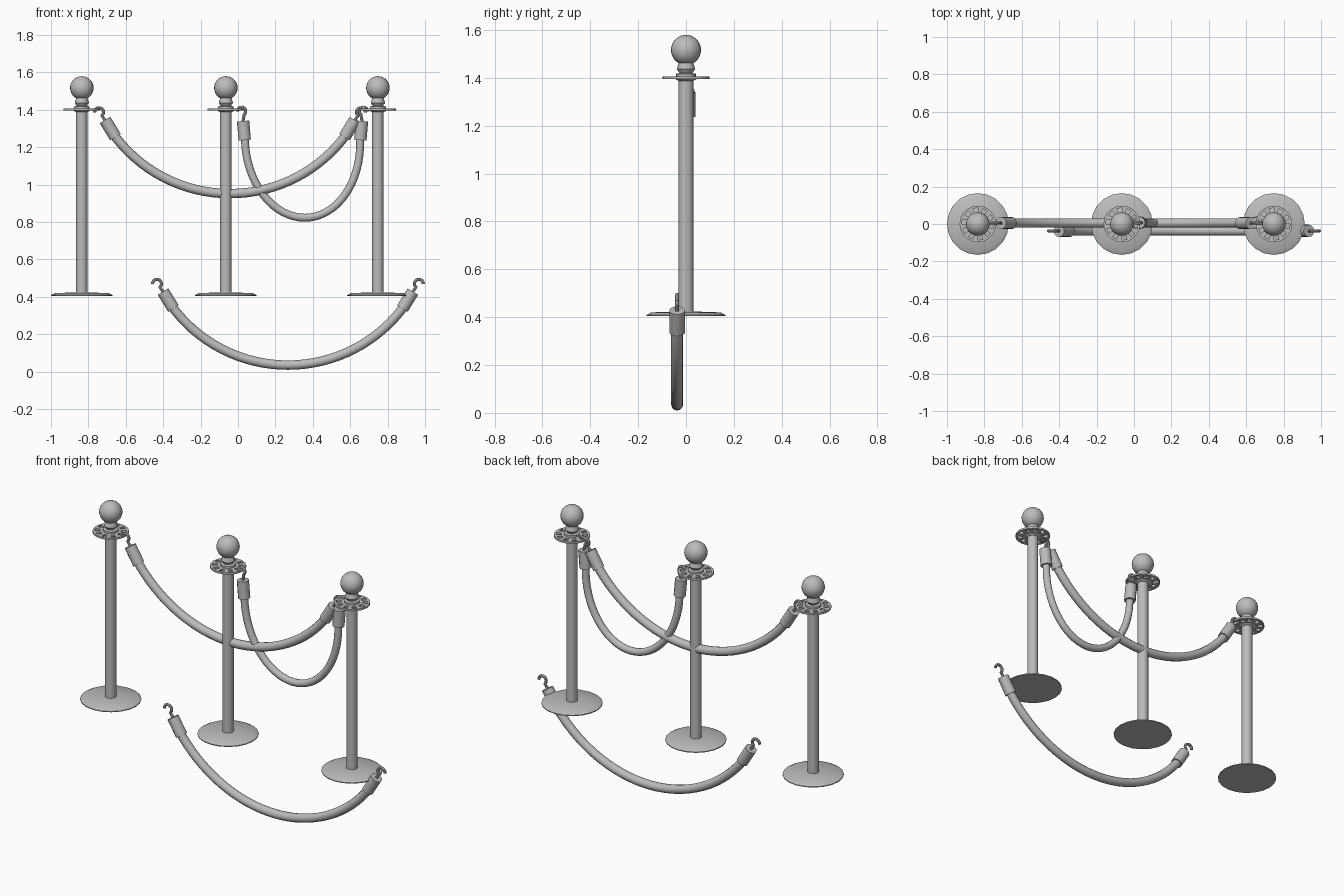
import bpy, bmesh
from math import sin, cos, pi, radians, asin
from mathutils import Vector

cube = bpy.data.objects.get("Cube")
if cube:
    bpy.data.objects.remove(cube, do_unlink=True)

GREY = (0.5, 0.5, 0.5, 1)
metal = bpy.data.materials.new("plain_grey")
metal.use_nodes = True
metal.diffuse_color = GREY
metal.node_tree.nodes["Principled BSDF"].inputs["Base Color"].default_value = GREY


def finish(obj, angle=35):
    obj.data.materials.clear()
    obj.data.materials.append(metal)
    bpy.ops.object.select_all(action='DESELECT')
    obj.select_set(True)
    bpy.context.view_layer.objects.active = obj
    bpy.ops.object.shade_smooth_by_angle(angle=radians(angle))
    return obj


def mesh_object(name, bm):
    bmesh.ops.recalc_face_normals(bm, faces=bm.faces)
    mesh = bpy.data.meshes.new(name)
    bm.to_mesh(mesh)
    bm.free()
    obj = bpy.data.objects.new(name, mesh)
    bpy.context.collection.objects.link(obj)
    return obj


def lathe(name, profile, x, sides=20):
    """Spin a (radius, height) profile about the vertical axis, capped at both ends."""
    bm = bmesh.new()
    rings = [[bm.verts.new((r * cos(2 * pi * i / sides), r * sin(2 * pi * i / sides), z))
              for i in range(sides)] for r, z in profile]
    for a, b in zip(rings, rings[1:]):
        for i in range(sides):
            j = (i + 1) % sides
            bm.faces.new((a[i], a[j], b[j], b[i]))
    bm.faces.new(rings[0])
    bm.faces.new(rings[-1])
    obj = mesh_object(name, bm)
    obj.location.x = x
    return finish(obj)


def tube(name, points, radius, resolution=4):
    """Sweep a round section along a list of points."""
    curve = bpy.data.curves.new(name, 'CURVE')
    curve.dimensions = '3D'
    curve.bevel_depth = radius
    curve.bevel_resolution = resolution
    curve.use_fill_caps = True
    spline = curve.splines.new('POLY')
    spline.points.add(len(points) - 1)
    for p, co in zip(spline.points, points):
        p.co = (*co, 1)
    obj = bpy.data.objects.new(name, curve)
    bpy.context.collection.objects.link(obj)
    bpy.ops.object.select_all(action='DESELECT')
    obj.select_set(True)
    bpy.context.view_layer.objects.active = obj
    bpy.ops.object.convert(target='MESH')
    return finish(bpy.context.object)


def slotted_disc(name, x, z, slots=10):
    """Flat ring with a slot between every pair of spokes."""
    bm = bmesh.new()
    n = slots * 2
    rings = [[bm.verts.new((r * cos(2 * pi * i / n), r * sin(2 * pi * i / n), z))
              for i in range(n)] for r in (0.025, 0.058, 0.086, 0.098)]
    for k, (a, b) in enumerate(zip(rings, rings[1:])):
        for i in range(n):
            if k == 1 and i % 2:
                continue
            j = (i + 1) % n
            bm.faces.new((a[i], b[i], b[j], a[j]))
    # thicken the sheet downwards
    top = list(bm.faces)
    extruded = bmesh.ops.extrude_face_region(bm, geom=top, use_keep_orig=True)["geom"]
    bmesh.ops.translate(bm, vec=(0, 0, -0.011),
                        verts=[g for g in extruded if isinstance(g, bmesh.types.BMVert)])
    obj = mesh_object(name, bm)
    obj.location.x = x
    return finish(obj)


# Posts
for side, x in (("right", -0.835), ("middle", -0.065), ("left", 0.748)):
    lathe(side + "_post_base", [(0.165, 0.404), (0.165, 0.409), (0.145, 0.42), (0.03, 0.424)], x)
    lathe(side + "_post_shaft", [(0.031, 0.415), (0.031, 1.388), (0.045, 1.395)], x, 16)
    slotted_disc(side + "_post_ring", x, 1.406)
    lathe(side + "_post_neck", [(0.042, 1.395), (0.042, 1.417), (0.027, 1.421),
                                (0.038, 1.437), (0.03, 1.465)], x, 16)
    bm = bmesh.new()
    bmesh.ops.create_uvsphere(bm, u_segments=20, v_segments=14, radius=0.063)
    ball = mesh_object(side + "_post_ball", bm)
    ball.location = (x, 0, 1.517)
    finish(ball)


def hanging_rope(name, origin, path, radius, sleeve, hook, hook_radius):
    """Rope with a mirrored sleeve and hook at each end; 2D data is (across, up)."""
    def place(p, s=1):
        return Vector((origin[0] + s * p[0], origin[1], origin[2] + p[1]))
    tube(name + "_rope", [place(p) for p in path], radius)
    for side, s in (("left", 1), ("right", -1)):
        tube(f"{name}_{side}_sleeve", [place(p, s) for p in sleeve], 0.033)
        bend = [(hook[0] + hook_radius * cos(a), hook[1] + hook_radius * sin(a))
                for a in (radians(230 - 26 * i) for i in range(10))]
        bend.reverse()
        low, high = (Vector(p) for p in sleeve)
        tube(f"{name}_{side}_hook",
             [place(p, s) for p in [high.lerp(low, 0.3), high] + bend_side(bend)], 0.0085, 2)


def bend_side(bend):
    """Order the bend from the stem outward to the tip."""
    return bend if bend[0][0] < bend[-1][0] else bend[::-1]


# Wide ropes hang in a circular arc
R = 0.77
reach = asin(0.63 / R)
arc = [(R * sin(reach * t / 16), 0.035 + R - R * cos(reach * t / 16)) for t in range(-16, 17)]
for name, origin in (("loose", (0.267, -0.037, 0)), ("long", (-0.043, 0.005, 0.917))):
    hanging_rope(name, origin, arc, 0.025, [(0.612, 0.337), (0.668, 0.428)], (0.70, 0.47), 0.024)

# Narrow rope hangs in a deep, slightly skewed half ellipse
loop = [(-0.308 * cos(pi * t / 32) + 0.012 * sin(pi * t / 32), 1.238 - 0.415 * sin(pi * t / 32))
        for t in range(33)]
loop = [(-0.31, 1.26)] + loop + [(0.31, 1.26)]
hanging_rope("short", (0.345, 0.007, 0), loop, 0.021,
             [(0.309, 1.238), (0.318, 1.34)], (0.326, 1.392), 0.022)
